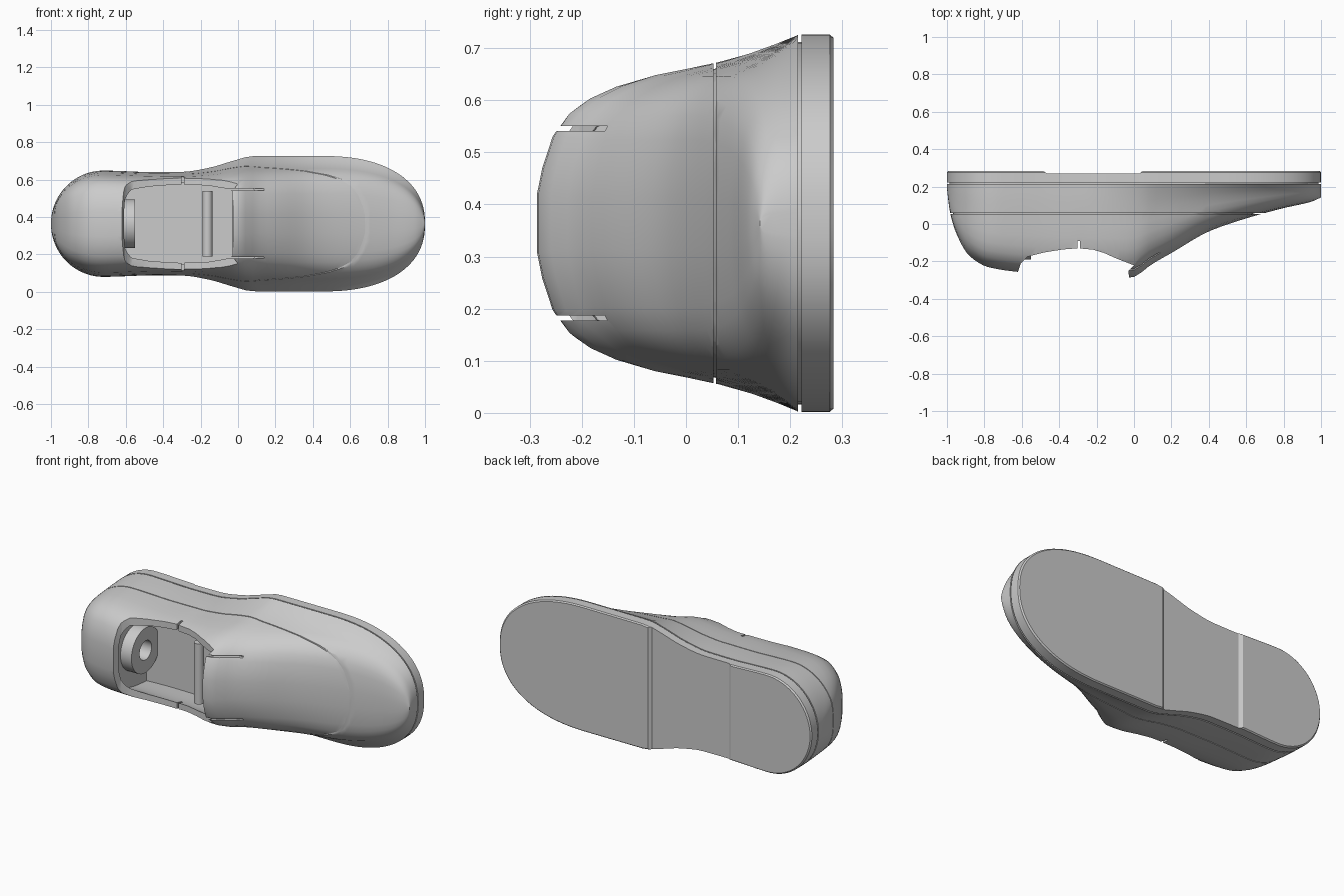
import bpy, bmesh, math
from mathutils import Vector, Matrix

if "Cube" in bpy.data.objects:
    bpy.data.objects.remove(bpy.data.objects["Cube"])

C = 0.364        # centre line height (the shoe lies on its side)
BASE = 0.215     # where the upper meets the sole


def curve(pts, x):
    """Monotone cubic through a few (x, value) points."""
    if x <= pts[0][0]:
        return pts[0][1]
    if x >= pts[-1][0]:
        return pts[-1][1]
    d = [(b[1] - a[1]) / (b[0] - a[0]) for a, b in zip(pts, pts[1:])]
    m = [d[0]] + [0 if a * b <= 0 else 2 * a * b / (a + b) for a, b in zip(d, d[1:])] + [d[-1]]
    for i in range(len(d)):
        if x <= pts[i + 1][0]:
            h = pts[i + 1][0] - pts[i][0]
            t = (x - pts[i][0]) / h
            return (pts[i][1] * (1 + 2 * t) * (1 - t) ** 2 + h * m[i] * t * (1 - t) ** 2
                    + pts[i + 1][1] * t * t * (3 - 2 * t) + h * m[i + 1] * t * t * (t - 1))


WIDTH = [(-1, .284), (-.72, .284), (-.45, .276), (-.3, .277), (-.15, .30), (-.03, .335),
         (.08, .361), (.45, .362)]
TOP = [(-1, .19), (-.985, .07), (-.95, -.05), (-.88, -.17), (-.78, -.23), (-.62, -.256),
       (-.3, -.28), (-.02, -.287), (.1, -.212), (.2, -.155), (.4, -.04), (.6, .03),
       (.8, .085), (.95, .12), (1, .142)]
U = [0, .17, .36, .6, .75, .88, .96, 1]
TOE_F = list(zip(U, [1, .915, .84, .77, .69, .57, .38, .14]))
HEEL_F = list(zip(U, [1, .985, .955, .915, .86, .74, .54, .24]))


def half_width(x):
    w = curve(WIDTH, x)
    if x < -.72:
        w *= math.sqrt(max(0, 1 - ((-.72 - x) / .28) ** 2))
    if x > .45:
        w *= max(0, 1 - ((x - .45) / .55) ** 2.3) ** (1 / 2.3)
    return w


def spaced(a, b, n):
    return [(a + b) / 2 - (b - a) / 2 * math.cos(math.pi * i / n) for i in range(n + 1)]


def mesh_object(name, rings):
    """Skin closed rings of equal length and cap both ends."""
    bm = bmesh.new()
    vs = [[bm.verts.new(p) for p in r] for r in rings]
    n = len(vs[0])
    for a, b in zip(vs, vs[1:]):
        for i in range(n):
            bm.faces.new((a[i], a[(i + 1) % n], b[(i + 1) % n], b[i]))
    bm.faces.new(vs[0])
    bm.faces.new(vs[-1])
    bmesh.ops.recalc_face_normals(bm, faces=bm.faces)
    me = bpy.data.meshes.new(name)
    bm.to_mesh(me)
    bm.free()
    ob = bpy.data.objects.new(name, me)
    bpy.context.collection.objects.link(ob)
    return ob


def shoe_loft(name, xs, inset=0.0, base=BASE):
    rings = []
    for x in xs:
        w = max(half_width(x) - inset, .002)
        t = curve(TOP, x) + inset
        u0 = (BASE - base) / (BASE - t)
        k = min(1, max(0, (x + .3) / .4))
        side = []
        for ui in [0, .1, .2, .32, .45, .58, .7, .8, .88, .94, .98, 1]:
            u = u0 + (1 - u0) * ui
            f = curve(HEEL_F, u) * (1 - k) + curve(TOE_F, u) * k
            side.append((w * f, BASE + (t - BASE) * u))
        xx = x * (1 - inset) if base == BASE else x
        rings.append([(xx, y, C + z) for z, y in side] + [(xx, y, C - z) for z, y in reversed(side)])
    return mesh_object(name, rings)


def outline_slab(name, layers):
    """Footprint extruded along y; layers are (y, inset)."""
    xs = spaced(-1, 1, 72)
    rings = []
    for y, ins in layers:
        up = [(x * (1 - ins), y, C + max(0, half_width(x) - ins)) for x in xs]
        dn = [(p[0], y, 2 * C - p[2]) for p in up[-2:0:-1]]
        rings.append(up + dn)
    return mesh_object(name, rings)


def prism(name, pts, z0, z1):
    return mesh_object(name, [[(x, y, z) for x, y in pts] for z in (z0, z1)])


def box(name, x0, x1, y0, y1, z0, z1):
    return prism(name, [(x0, y0), (x1, y0), (x1, y1), (x0, y1)], z0, z1)


def cut(ob, cutter):
    cutter.hide_render = True
    m = ob.modifiers.new("cut", 'BOOLEAN')
    m.operation, m.solver, m.object = 'DIFFERENCE', 'EXACT', cutter
    bpy.context.view_layer.objects.active = ob
    bpy.ops.object.modifier_apply(modifier=m.name)
    bpy.data.objects.remove(cutter)


def smooth(ob, angle=32):
    bpy.ops.object.select_all(action='DESELECT')
    ob.select_set(True)
    bpy.context.view_layer.objects.active = ob
    bpy.ops.object.shade_smooth_by_angle(angle=math.radians(angle))


def tube(name, r, inner, a, b):
    """Round bar (inner = 0) or ring between two points."""
    a, b = Vector(a), Vector(b)
    rot = (b - a).to_track_quat('Z', 'Y').to_matrix()

    def solid(nm, rad, p, q):
        return mesh_object(nm, [[c + rot @ Vector((rad * math.cos(i * math.tau / 40),
                                rad * math.sin(i * math.tau / 40), 0)) for i in range(40)] for c in (p, q)])
    ob = solid(name, r, a, b)
    if inner:
        d = (b - a) * .1
        cut(ob, solid("hole", inner, a - d, b + d))
    smooth(ob)
    return ob


# upper: outer shell, hollowed out
full = spaced(-.9995, .9995, 80)
upper = shoe_loft("upper", full)
cut(upper, shoe_loft("cavity", [-.62 + i * 1.07 / 30 for i in range(31)], .033, .05))

# foot opening, cut straight across in side view
rim = [(-.62, -.4), (-.62, -.255), (-.605, -.21), (-.57, -.175), (-.48, -.152), (-.38, -.136),
       (-.3, -.13), (-.22, -.137), (-.16, -.155), (-.1, -.182), (0, -.221), (-.03, -.25),
       (-.028, -.27), (-.012, -.4)]
cut(upper, prism("opening", rim, -.2, 1))

# side notches and tongue slits
cut(upper, box("notch", -.301, -.289, -.2, -.09, -.1, .9))
for s in (-1, 1):
    z = C + s * .182
    cut(upper, box("slit", -.1, .14, -.4, -.145, z - .005, z + .005))

# seam groove round the upper
seam = box("seam", -1.2, 1.2, .053, .058, -.2, .9)
cut(seam, shoe_loft("seam_core", full, .012))
cut(upper, seam)
smooth(upper)

# sole with recessed arch, and the neck filling the groove above it
sole = outline_slab("sole", [(.222, 0), (.276, 0), (.283, .006)])
cut(sole, prism("arch", [(-.49, .3), (-.487, .284), (-.465, .27), (.03, .27), (.047, .284), (.05, .3)], -.2, .9))
smooth(sole)
neck = outline_slab("sole_neck", [(.205, .014), (.23, .014)])
smooth(neck)

# socket ring and cross bar inside the opening
tube("heel_socket", .13, .055, (-.625, -.06, C), (-.55, -.06, C))
tube("cross_bar", .026, 0, (-.163, -.124, .19), (-.163, -.124, .54))
